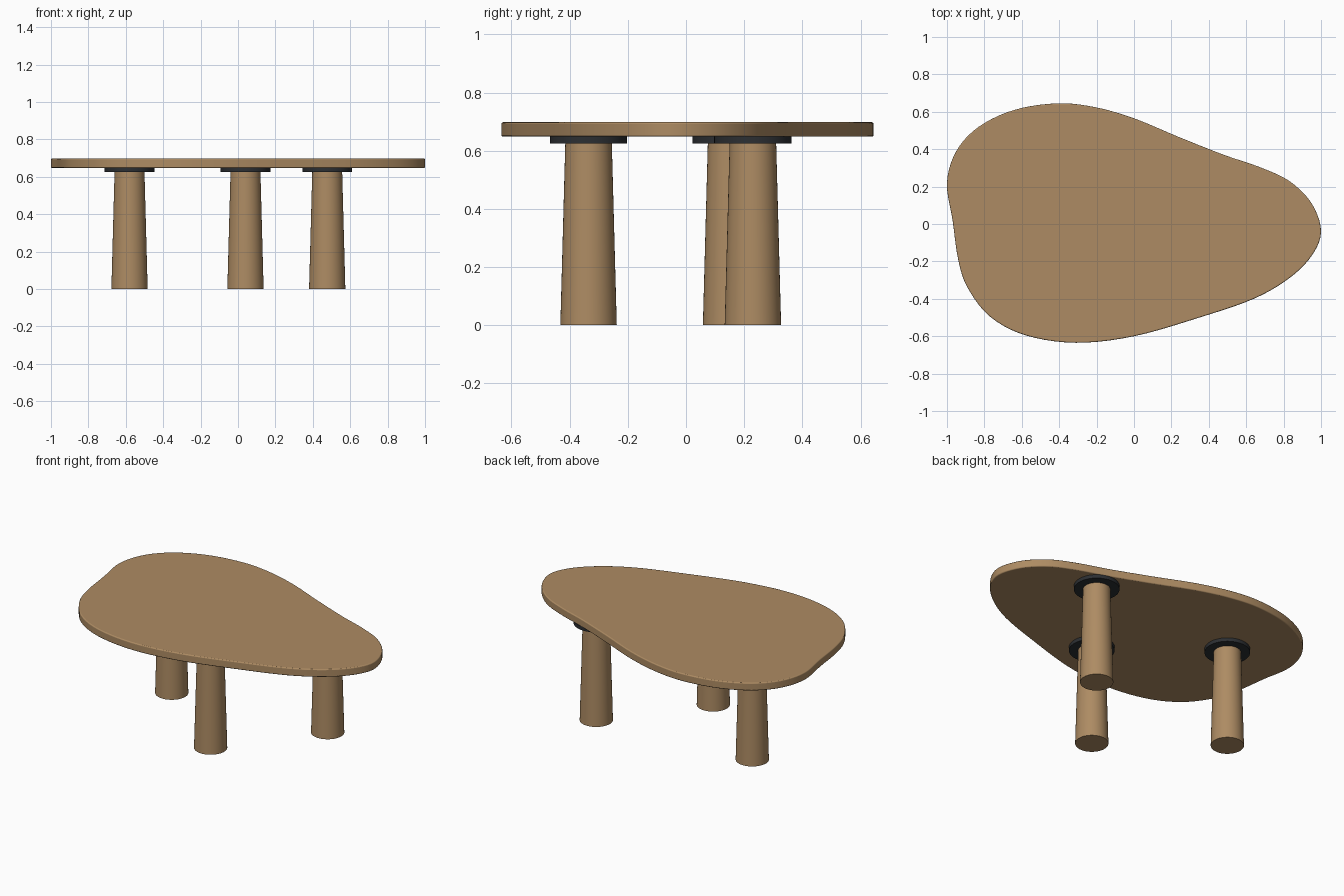
import bpy, bmesh
from mathutils import Vector

if "Cube" in bpy.data.objects:
    bpy.data.objects.remove(bpy.data.objects["Cube"])


def material(name, color):
    m = bpy.data.materials.new(name)
    m.diffuse_color = color
    m.use_nodes = True
    m.node_tree.nodes["Principled BSDF"].inputs["Base Color"].default_value = m.diffuse_color
    return m


wood = material("warm_wood", (0.42, 0.26, 0.125, 1))
metal = material("dark_metal", (0.025, 0.028, 0.032, 1))


def smooth_curve(pts, steps):
    """Closed Catmull-Rom curve through the points."""
    out, n = [], len(pts)
    for i in range(n):
        a, b, c, d = (Vector(pts[(i + k) % n]) for k in (-1, 0, 1, 2))
        for s in range(steps):
            t = s / steps
            out.append(0.5 * (2 * b + (c - a) * t + (2 * a - 5 * b + 4 * c - d) * t**2
                              + (3 * b - a - 3 * c + d) * t**3))
    return out


def finish(name, bm, mat, bevel):
    mesh = bpy.data.meshes.new(name)
    bmesh.ops.recalc_face_normals(bm, faces=bm.faces)
    bm.to_mesh(mesh)
    bm.free()
    ob = bpy.data.objects.new(name, mesh)
    bpy.context.collection.objects.link(ob)
    mesh.materials.append(mat)
    if bevel:
        mod = ob.modifiers.new("soft_edge", 'BEVEL')
        mod.width, mod.segments, mod.limit_method = bevel, 3, 'ANGLE'
        mod.angle_limit = 1.0
    bpy.ops.object.select_all(action='DESELECT')
    ob.select_set(True)
    bpy.context.view_layer.objects.active = ob
    bpy.ops.object.shade_smooth_by_angle(angle=0.6)
    return ob


# Free-form tabletop
outline = [(1.0, -.04), (.95, .11), (.83, .23), (.67, .305), (.48, .37), (.24, .465),
           (0, .565), (-.21, .625), (-.41, .645), (-.64, .61), (-.83, .52), (-.95, .39),
           (-1.0, .22), (-.97, .02), (-.94, -.19), (-.89, -.34), (-.77, -.495),
           (-.58, -.595), (-.31, -.635), (0, -.60), (.35, -.50), (.64, -.40),
           (.83, -.29), (.95, -.17)]
Z0, Z1 = 0.648, 0.698
bm = bmesh.new()
base = bm.faces.new([bm.verts.new((p.x, p.y, Z0)) for p in smooth_curve(outline, 5)])
ext = bmesh.ops.extrude_face_region(bm, geom=[base], use_keep_orig=True)
for v in ext["geom"]:
    if isinstance(v, bmesh.types.BMVert):
        v.co.z = Z1
finish("tabletop", bm, wood, 0.006)


def tapered(name, x, y, z0, z1, r0, r1, mat, bevel=0):
    bm = bmesh.new()
    bmesh.ops.create_cone(bm, cap_ends=True, segments=64, radius1=r0, radius2=r1, depth=z1 - z0)
    bmesh.ops.translate(bm, verts=bm.verts, vec=(x, y, (z0 + z1) / 2))
    return finish(name, bm, mat, bevel)


# Three tapered legs, each under a round mounting plate
for side, x, y in (("left", -.58, .155), ("front", .04, -.335), ("right", .477, .23)):
    tapered(side + "_leg", x, y, 0, 0.626, 0.097, 0.08, wood)
    tapered(side + "_mounting_plate", x, y, 0.625, 0.648, 0.133, 0.133, metal)
